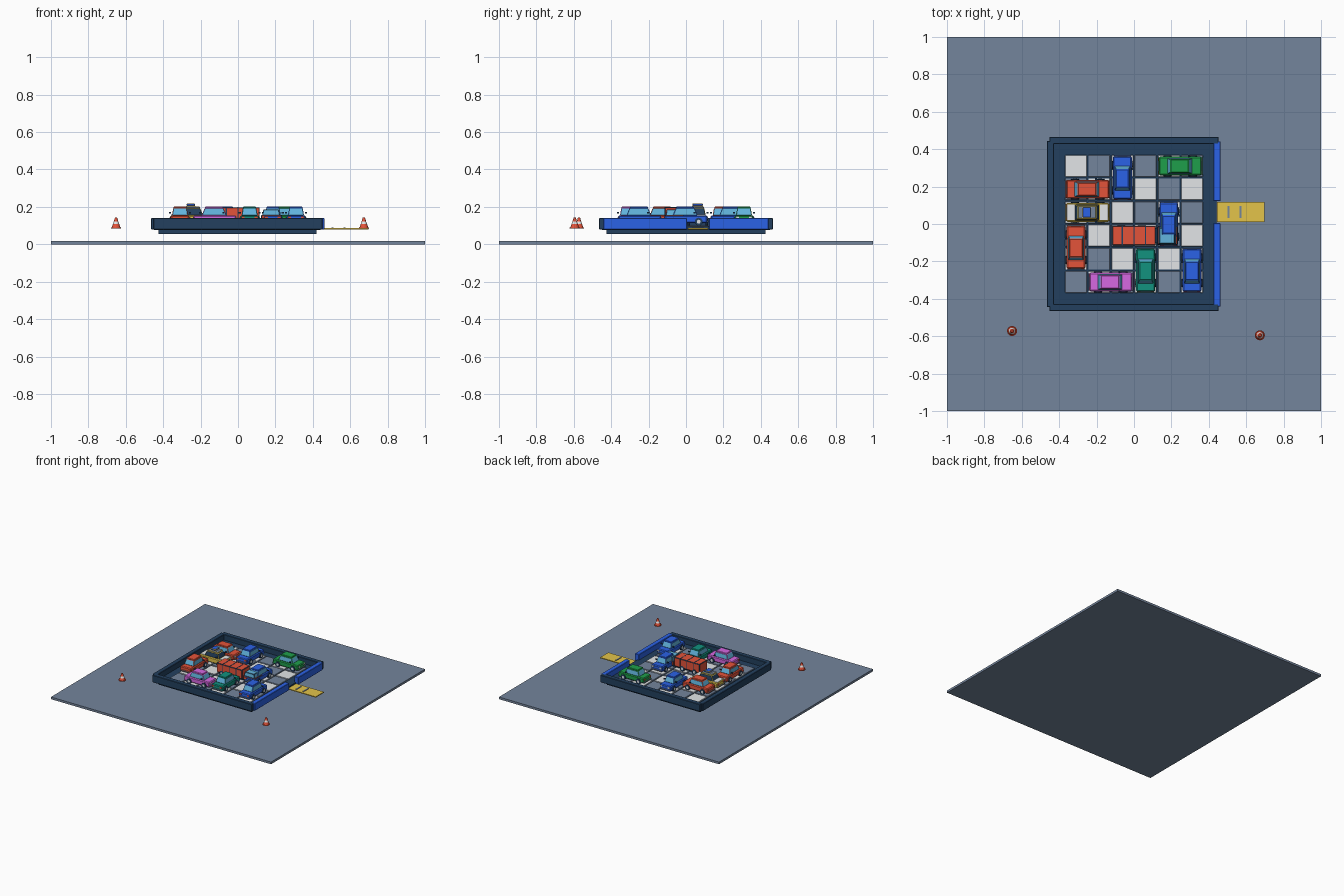
import bpy, bmesh, math
from mathutils import Matrix, Vector

old = bpy.data.objects.get("Cube")
if old:
    bpy.data.objects.remove(old, do_unlink=True)

COLOURS = {"slate": "74859c", "navy": "23405f", "blue": "2b62e6", "white": "eaedef",
           "red": "e4533a", "green": "1f9f4b", "teal": "12927f", "magenta": "d668e2",
           "glass": "62b4dd", "yellow": "e3c44a"}


def linear(c):
    return c / 12.92 if c <= 0.04045 else ((c + 0.055) / 1.055) ** 2.4


MATS = {}
for name, code in COLOURS.items():
    rgba = [linear(v / 255) for v in bytes.fromhex(code)] + [1.0]
    mat = bpy.data.materials.new(name)
    mat.use_nodes = True
    mat.diffuse_color = rgba
    bsdf = mat.node_tree.nodes["Principled BSDF"]
    bsdf.inputs["Base Color"].default_value = rgba
    bsdf.inputs["Roughness"].default_value = 0.7
    MATS[name] = mat


class Part:
    """Collects coloured primitives in one mesh object."""

    def __init__(self, name, at=(0, 0, 0), turn=0):
        self.name, self.at, self.turn = name, at, turn
        self.bm, self.colours = bmesh.new(), []

    def paint(self, verts, colour):
        if colour not in self.colours:
            self.colours.append(colour)
        for face in {f for v in verts for f in v.link_faces}:
            face.material_index = self.colours.index(colour)

    def box(self, colour, centre, size, bevel=0, taper=(1, 1)):
        verts = bmesh.ops.create_cube(self.bm, size=1)["verts"]
        for v in verts:
            sx, sy = taper if v.co.z > 0 else (1, 1)
            v.co = Vector(centre) + Vector((v.co.x * size[0] * sx, v.co.y * size[1] * sy, v.co.z * size[2]))
        self.paint(verts, colour)
        if bevel:
            edges = list({e for v in verts for e in v.link_edges})
            bmesh.ops.bevel(self.bm, geom=edges, offset=bevel, segments=1, affect="EDGES", profile=0.5)

    def span(self, colour, x, y, z, bevel=0):
        self.box(colour, [(a + b) / 2 for a, b in (x, y, z)], [b - a for a, b in (x, y, z)], bevel)

    def cone(self, colour, centre, r1, r2, depth, axis="Z", sides=16):
        mat = Matrix.Translation(centre)
        if axis == "Y":
            mat = mat @ Matrix.Rotation(math.pi / 2, 4, "X")
        verts = bmesh.ops.create_cone(self.bm, cap_ends=True, segments=sides, radius1=r1,
                                      radius2=r2, depth=depth, matrix=mat)["verts"]
        self.paint(verts, colour)

    def wheels(self, xs, y, z, r):
        for x in xs:
            for side in (-1, 1):
                self.cone("navy", (x, side * y, z), r, r, 0.014, "Y")
                self.cone("white", (x, side * (y + 0.001), z), r * 0.5, r * 0.5, 0.014, "Y", 10)

    def done(self):
        mesh = bpy.data.meshes.new(self.name)
        bmesh.ops.recalc_face_normals(self.bm, faces=self.bm.faces)
        self.bm.to_mesh(mesh)
        self.bm.free()
        for c in self.colours:
            mesh.materials.append(MATS[c])
        obj = bpy.data.objects.new(self.name, mesh)
        obj.location = self.at
        obj.rotation_euler.z = math.radians(self.turn)
        bpy.context.collection.objects.link(obj)


FLOOR = 0.1     # top of the tiles
CELL = 0.124    # tile pitch


def cell(i):
    return (i - 2.5) * CELL


# Ground slab
p = Part("ground")
p.span("slate", (-1, 1), (-1, 1), (0, 0.018))
p.done()

# Tray: plinth, floor and rim walls with an exit gap
p = Part("tray")
p.span("navy", (-0.425, 0.42), (-0.425, 0.425), (0.054, 0.078))
p.span("navy", (-0.45, 0.44), (-0.45, 0.45), (0.076, 0.094))
for side in (-1, 1):
    p.box("navy", (0, side * 0.446, 0.11), (0.905, 0.038, 0.06), 0.003)
p.box("navy", (-0.446, 0, 0.11), (0.038, 0.89, 0.06), 0.003)
p.done()
p = Part("exit_wall")
p.span("blue", (0.424, 0.462), (-0.442, 0.005), (0.08, 0.14), 0.003)
p.span("blue", (0.424, 0.462), (0.122, 0.442), (0.08, 0.14), 0.003)
p.done()

# Checkered tiles
p = Part("tiles")
for col in range(6):
    for row in range(6):
        colour = "slate" if (col + row) % 2 == 0 else "white"
        p.box(colour, (cell(col), cell(row), 0.096), (0.116, 0.116, 0.008), 0.002)
p.done()

# Exit ramp with slats
p = Part("exit_ramp")
p.span("yellow", (0.445, 0.698), (0.012, 0.118), (0.08, 0.087))
for x in (0.505, 0.57):
    p.box("slate", (x, 0.065, 0.088), (0.01, 0.065, 0.006))
p.done()


def car(name, colour, x, y, turn, taxi=False):
    p = Part(name, (x, y, FLOOR), turn)
    p.box(colour, (0, 0, 0.034), (0.228, 0.1, 0.042), 0.006)
    # Cabin and roof
    p.box("navy" if taxi else "glass", (-0.004, 0, 0.074), (0.132, 0.086, 0.039), 0.003, (0.76, 0.84))
    p.box("slate" if taxi else colour, (-0.004, 0, 0.097), (0.096, 0.068, 0.01), 0.003)
    # Bumpers and lamps
    for end in (-1, 1):
        p.box("slate", (end * 0.115, 0, 0.022), (0.01, 0.092, 0.012), 0.002)
        for side in (-1, 1):
            p.box("white" if end > 0 else "red", (end * 0.113, side * 0.035, 0.042), (0.007, 0.018, 0.012))
    # Door mirrors
    for side in (-1, 1):
        p.box("navy", (0.045, side * 0.053, 0.068), (0.009, 0.012, 0.008))
    p.wheels((-0.068, 0.068), 0.048, 0.021, 0.021)
    if taxi:
        # Pale hood and boot panels, roof panel and sign
        for end in (-1, 1):
            p.box("white", (end * 0.088, 0, 0.055), (0.042, 0.082, 0.006))
        p.box("white", (-0.004, 0, 0.102), (0.05, 0.06, 0.004))
        p.box("blue", (-0.004, 0, 0.111), (0.045, 0.056, 0.014), 0.003)
    p.done()


H = CELL / 2
car("blue_car_back", "blue", cell(2), 4 * H, 90)
car("green_car", "green", 4 * H, cell(5), 0)
car("red_car_back", "red", -4 * H, cell(4), 0)
car("exit_car", "yellow", -4 * H, cell(3), 0, taxi=True)
car("red_car_side", "red", cell(0), -2 * H, 90)
car("blue_car_middle", "blue", cell(4), 0, 90)
car("teal_car", "teal", cell(3), -4 * H, 90)
car("blue_car_front", "blue", cell(5), -4 * H, 90)
car("magenta_car", "magenta", -2 * H, cell(0), 0)

# Three-cell truck: chassis, ribbed cargo box and cab
p = Part("red_truck", (cell(3), cell(2), FLOOR))
p.box("navy", (0, 0, 0.02), (0.34, 0.08, 0.016))
p.box("red", (-0.062, 0, 0.06), (0.232, 0.104, 0.074), 0.004)
for x in (-0.125, -0.062, 0.0):
    p.box("navy", (x, 0, 0.061), (0.006, 0.107, 0.075))
p.box("red", (0.117, 0, 0.04), (0.11, 0.1, 0.034), 0.004)
p.box("glass", (0.115, 0, 0.07), (0.096, 0.092, 0.032), 0.003, (0.85, 0.9))
p.wheels((-0.13, -0.02, 0.12), 0.046, 0.021, 0.021)
p.done()

# Traffic cones with a pale band
for name, x, y in (("left_cone", 0.673, -0.595), ("right_cone", -0.652, -0.572)):
    p = Part(name, (x, y, 0.085))
    p.cone("red", (0, 0, 0.003), 0.027, 0.027, 0.006)
    p.cone("red", (0, 0, 0.014), 0.023, 0.017, 0.018)
    p.cone("white", (0, 0, 0.03), 0.017, 0.012, 0.014)
    p.cone("red", (0, 0, 0.047), 0.012, 0.006, 0.02)
    p.done()
